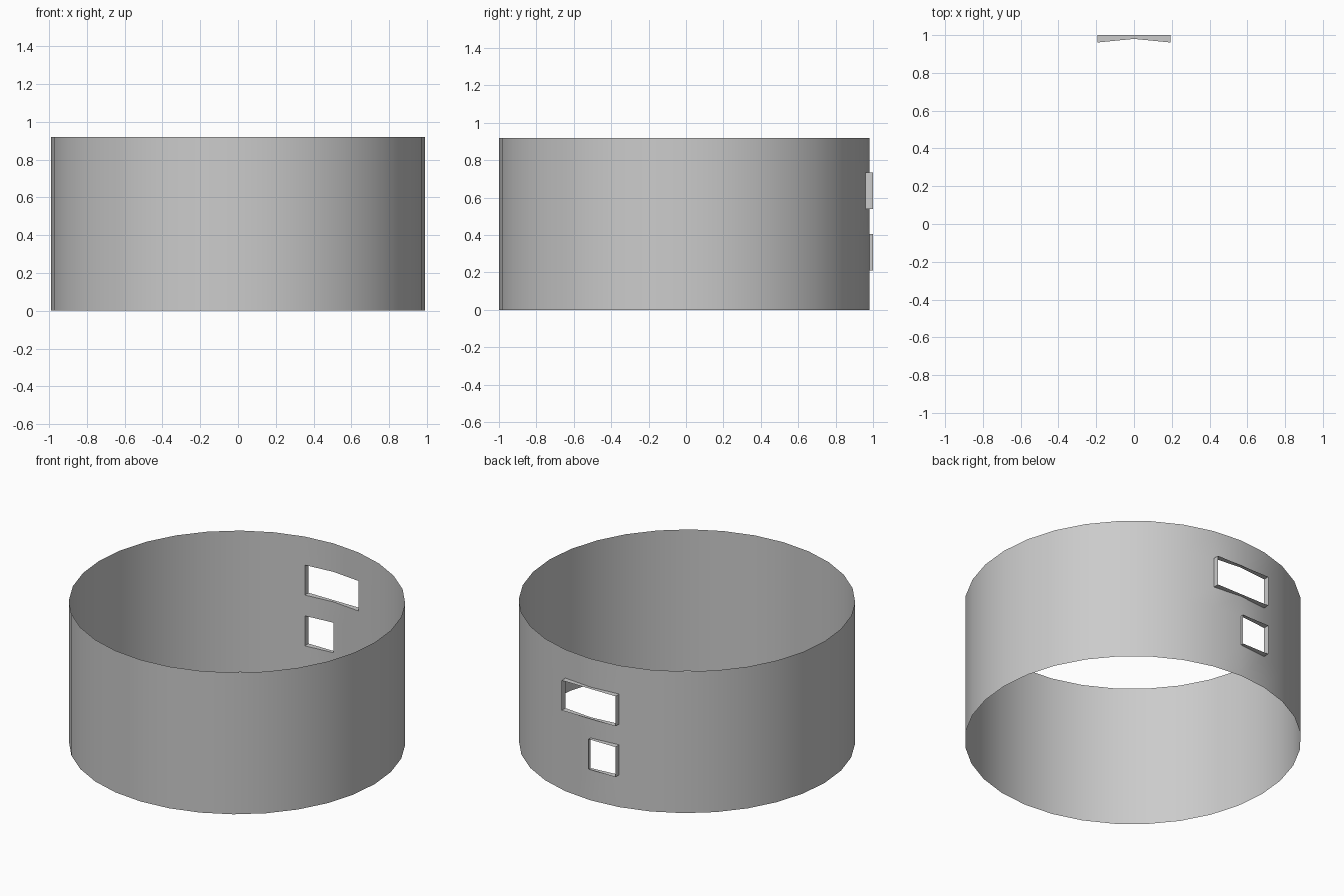
import bpy, bmesh, math

if "Cube" in bpy.data.objects:
    bpy.data.objects.remove(bpy.data.objects["Cube"])

SIDES, R, CY, FRONT = 32, 0.99, -0.01, 1.0
ROWS = [0.0, 0.21, 0.405, 0.54, 0.735, 0.92]
TOP = SIDES // 4                      # column index of the vertex at +y
# openings as (column, row): one low pane and a double-width upper one
OPENINGS = {(TOP, 1), (TOP, 3), (TOP - 1, 3)}

bm = bmesh.new()

# thin ring wall, one band of quads per row, left open at the windows
rings = [[bm.verts.new((R * math.cos(2 * math.pi * i / SIDES),
                        CY + R * math.sin(2 * math.pi * i / SIDES), z))
          for i in range(SIDES)] for z in ROWS]
for r in range(len(ROWS) - 1):
    for c in range(SIDES):
        if (c, r) not in OPENINGS:
            n = (c + 1) % SIDES
            bm.faces.new((rings[r][c], rings[r][n], rings[r + 1][n], rings[r + 1][c]))

# window reveals: extrude the opening edges out to a flat plane at the back
rim = [e for e in bm.edges if e.is_boundary
       and all(0.01 < v.co.z < 0.91 for v in e.verts)]
out = bmesh.ops.extrude_edge_only(bm, edges=rim)
for v in out["geom"]:
    if isinstance(v, bmesh.types.BMVert):
        v.co.y = FRONT
bmesh.ops.recalc_face_normals(bm, faces=bm.faces)
if sum(f.normal.dot(f.calc_center_median().xy.to_3d()) for f in bm.faces) < 0:
    bmesh.ops.reverse_faces(bm, faces=bm.faces)

mesh = bpy.data.meshes.new("ring_wall")
bm.to_mesh(mesh)
bm.free()
wall = bpy.data.objects.new("ring_wall", mesh)
bpy.context.collection.objects.link(wall)
bpy.context.view_layer.objects.active = wall
wall.select_set(True)
bpy.ops.object.shade_smooth_by_angle(angle=math.radians(30))
